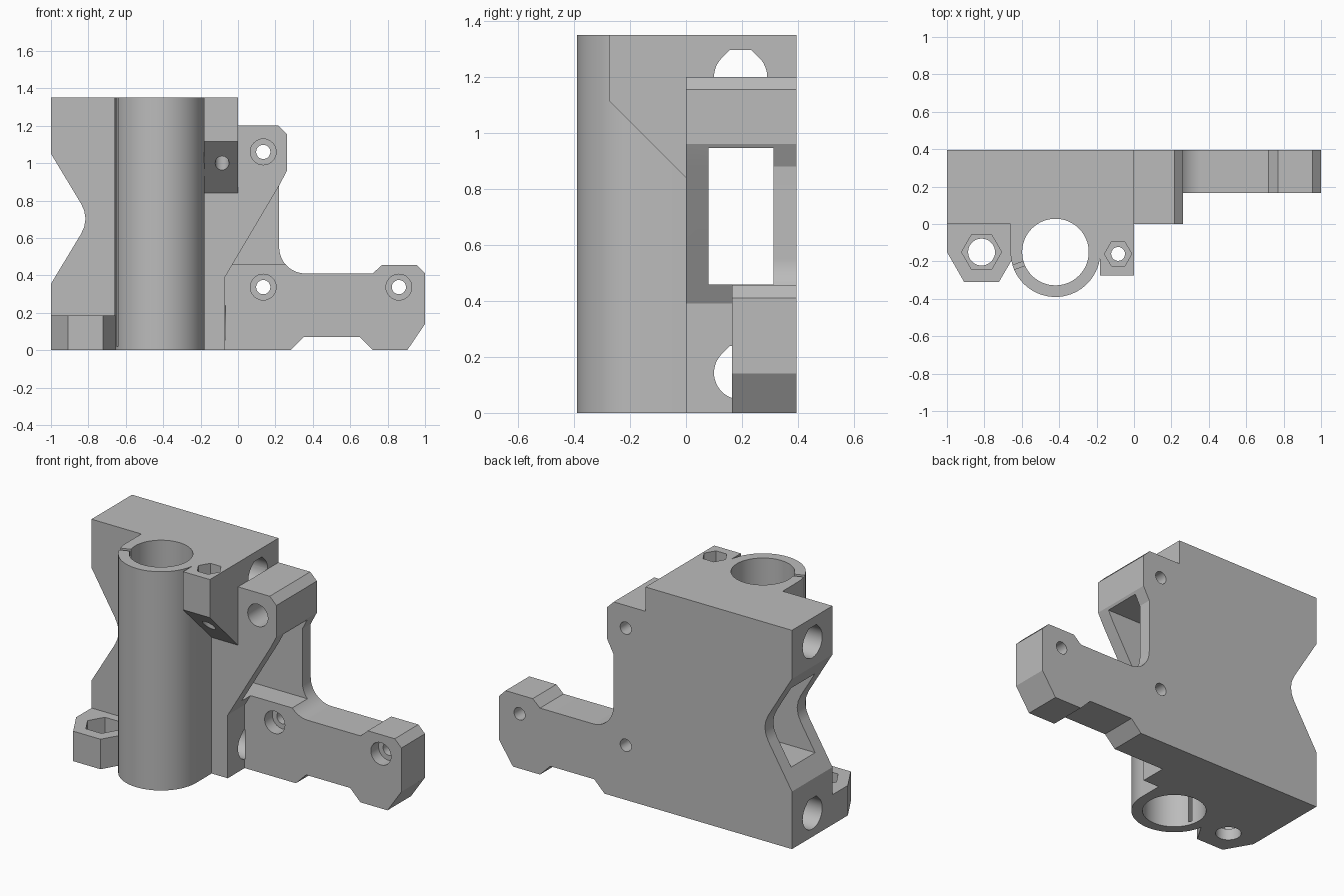
import bpy
import bmesh
from math import sin, cos, pi, radians
from mathutils import Vector

default = bpy.data.objects.get("Cube")
if default:
    bpy.data.objects.remove(default, do_unlink=True)

# One plain grey plastic
grey = bpy.data.materials.new("grey_plastic")
grey.use_nodes = True
colour = (0.5, 0.5, 0.5, 1)
grey.diffuse_color = colour
grey.node_tree.nodes["Principled BSDF"].inputs["Base Color"].default_value = colour


def place(axis, u, v, w):
    """Map profile coordinates u, v and depth w to space."""
    return {"x": (w, u, v), "y": (u, w, v), "z": (u, v, w)}[axis]


def prism(name, axis, points, low, high):
    """Extrude a closed profile along an axis."""
    bm = bmesh.new()
    base = bm.faces.new([bm.verts.new(place(axis, u, v, low)) for u, v in points])
    grown = bmesh.ops.extrude_face_region(bm, geom=[base])["geom"]
    moved = [g for g in grown if isinstance(g, bmesh.types.BMVert)]
    bmesh.ops.translate(bm, verts=moved, vec=Vector(place(axis, 0, 0, high - low)))
    bmesh.ops.recalc_face_normals(bm, faces=bm.faces)
    mesh = bpy.data.meshes.new(name)
    bm.to_mesh(mesh)
    bm.free()
    mesh.materials.append(grey)
    ob = bpy.data.objects.new(name, mesh)
    bpy.context.collection.objects.link(ob)
    return ob


def arc(u, v, r, start, end, steps):
    angles = [radians(start + (end - start) * i / steps) for i in range(steps + 1)]
    return [(u + r * cos(a), v + r * sin(a)) for a in angles]


def ring(u, v, r, sides=48):
    return arc(u, v, r, 0, 360, sides)[:-1]


def box(u0, u1, v0, v1):
    return [(u0, v0), (u1, v0), (u1, v1), (u0, v1)]


def combine(target, other, operation):
    """Merge or cut a part, then drop the helper."""
    mod = target.modifiers.new(operation.lower(), "BOOLEAN")
    mod.operation = operation
    mod.solver = "EXACT"
    mod.object = other
    bpy.ops.object.select_all(action="DESELECT")
    bpy.context.view_layer.objects.active = target
    target.select_set(True)
    bpy.ops.object.modifier_apply(modifier=mod.name)
    bpy.data.objects.remove(other, do_unlink=True)


BACK = 0.395
TOP = 1.35

# Main block with the side notch, diagonal edge and upper lug
notch = [(-1, 1.05), (-0.84, 0.785), (-0.822, 0.745), (-0.815, 0.703),
         (-0.822, 0.66), (-0.84, 0.62), (-1, 0.355)]
body = prism("carriage_body", "y", [
    (-1, 0), (-0.07, 0), (-0.07, 0.39), (0.22, 0.88), (0.262, 0.96),
    (0.262, 1.155), (0.217, 1.2), (0, 1.2), (0, TOP), (-1, TOP)] + notch, 0, BACK)

# Side arm and back plate joined by a fillet
arm = prism("side_arm", "y", [
    (-0.2, 0), (0.28, 0), (0.35, 0.07), (0.65, 0.07), (0.72, 0), (0.905, 0),
    (1, 0.14), (1, 0.41), (0.955, 0.455), (0.77, 0.455), (0.72, 0.41)]
    + arc(0.36, 0.55, 0.14, 270, 180, 12)
    + [(0.22, 0.88), (-0.2, 0.94)], 0.165, BACK)

# Bearing tube blended into the block
tx, ty, tr = -0.42, -0.15, 0.24
tube = prism("bearing_tube", "z",
             arc(tx, ty, tr, 180, 360, 36) + [(tx + tr, 0.02), (tx - tr, 0.02)], 0, TOP)

# Lower rod nut mount and upper adjuster mount
rod_mount = prism("rod_nut_mount", "z", [
    (-1, 0.02), (-1, -0.15), (-0.908, -0.31), (-0.722, -0.31),
    (-0.64, -0.17), (-0.62, 0.02)], 0, 0.185)
adjuster = prism("adjuster_mount", "x", [
    (0.02, 0.82), (-0.275, 1.115), (-0.275, TOP), (0.02, TOP)], -0.182, 0)

for part in (arm, tube, rod_mount, adjuster):
    combine(body, part, "UNION")


def cut(name, axis, points, low, high):
    cutter = prism(name, axis, points, low, high)
    cutter.hide_render = True
    combine(body, cutter, "DIFFERENCE")


# Belt slot right through the block
cut("belt_slot", "x", box(0.08, 0.313, 0.458, 0.945), -1.1, 0.6)

# Rod sockets with flattened teardrop roofs
for z, end in ((0.143, -0.068), (1.2, 0.001)):
    roof = [(0.195 + 0.039, z + 0.095), (0.195 - 0.039, z + 0.095)]
    cut("rod_socket", "x", arc(0.195, z, 0.095, 135, 405, 36) + roof, -1.1, end)

# Bearing bore and its clamping slit
cut("bearing_bore", "z", ring(tx, ty, 0.178, 64), -0.1, TOP + 0.1)
along = Vector((cos(radians(200)), sin(radians(200))))
side = Vector((-along.y, along.x)) * 0.012
centre = Vector((tx, ty))
slit = [centre + along * r + side * s for r, s in ((0.15, -1), (0.25, -1), (0.25, 1), (0.15, 1))]
cut("clamp_slit", "z", [tuple(p) for p in slit], 0.02, TOP + 0.1)

# Hexagonal nut pockets with through holes
for x, y, hex_r, hole_r, floor, top in (
        (-0.815, -0.15, 0.107, 0.072, 0.07, 0.3),
        (-0.085, -0.16, 0.073, 0.037, 1.22, 1.5)):
    cut("nut_pocket", "z", ring(x, y, hex_r, 6), floor, top)
    cut("nut_hole", "z", ring(x, y, hole_r, 32), floor - 0.6, top)

# Counterbored screw holes
for x, z in ((0.135, 1.06), (0.135, 0.337), (0.86, 0.337)):
    cut("screw_hole", "y", ring(x, z, 0.038, 32), -0.1, 0.5)
    cut("screw_head", "y", ring(x, z, 0.069, 32), -0.1, 0.24)

# Smooth the round surfaces and keep flat faces crisp
bpy.ops.object.select_all(action="DESELECT")
body.select_set(True)
bpy.context.view_layer.objects.active = body
bpy.ops.object.shade_smooth_by_angle(angle=radians(20))
weighted = body.modifiers.new("weighted_normals", "WEIGHTED_NORMAL")
weighted.keep_sharp = True
